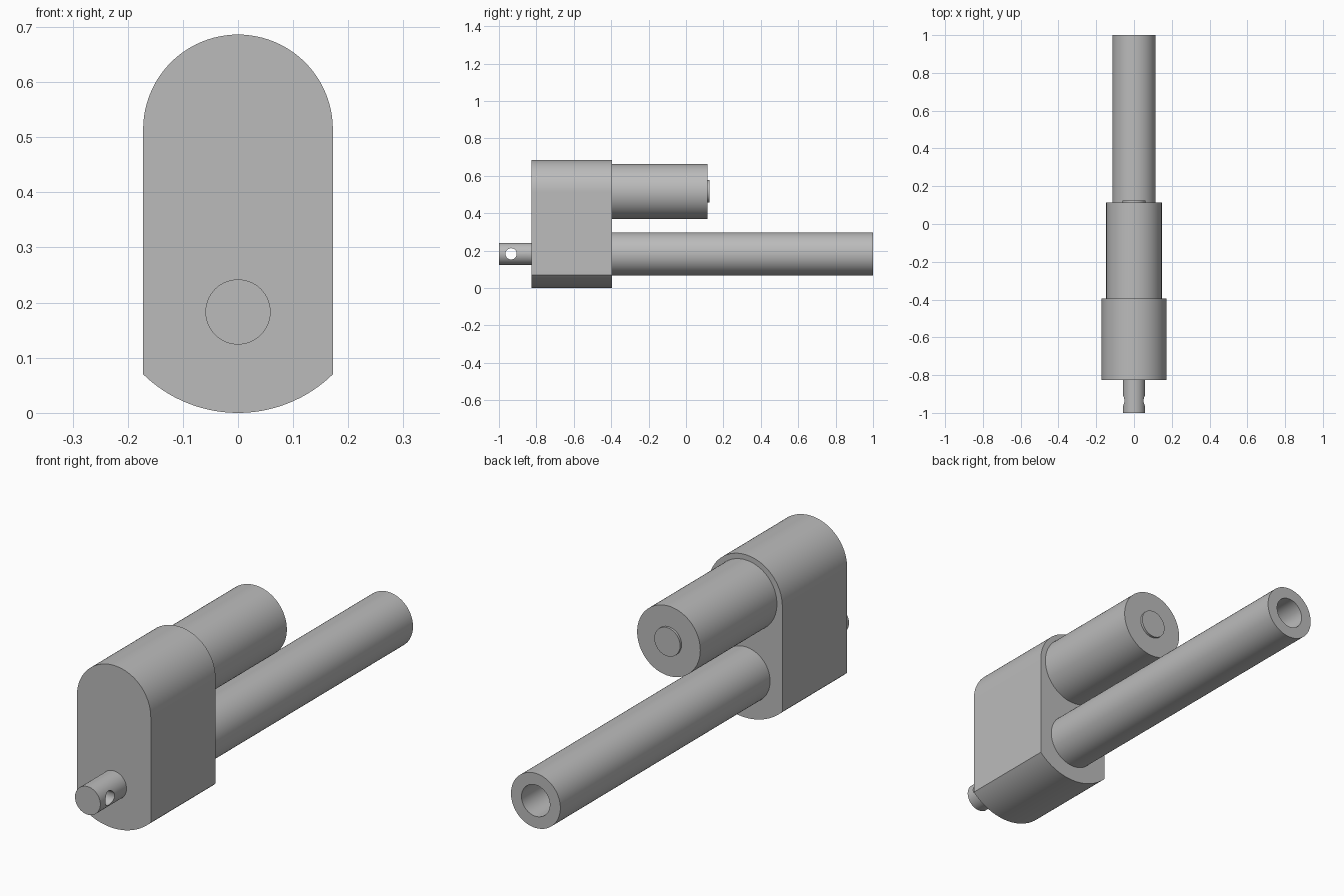
import bpy, bmesh, math
from mathutils import Matrix

cube = bpy.data.objects.get("Cube")
if cube:
    bpy.data.objects.remove(cube, do_unlink=True)

grey = bpy.data.materials.new("plain grey")
grey.use_nodes = True
colour = (0.5, 0.5, 0.5, 1)
grey.diffuse_color = colour
grey.node_tree.nodes["Principled BSDF"].inputs["Base Color"].default_value = colour

SCREW_Z = 0.183
MOTOR_Z = 0.517
BODY_FRONT, BODY_BACK = -0.826, -0.395


def make_object(name, bm):
    bmesh.ops.recalc_face_normals(bm, faces=bm.faces)
    mesh = bpy.data.meshes.new(name)
    bm.to_mesh(mesh)
    bm.free()
    mesh.materials.append(grey)
    obj = bpy.data.objects.new(name, mesh)
    bpy.context.collection.objects.link(obj)
    return obj


def shade(obj):
    bpy.ops.object.select_all(action="DESELECT")
    obj.select_set(True)
    bpy.context.view_layer.objects.active = obj
    bpy.ops.object.shade_smooth_by_angle(angle=math.radians(30))


def extrude_profile(name, points, y0, y1):
    """Closed x-z outline extruded along y."""
    bm = bmesh.new()
    face = bm.faces.new([bm.verts.new((x, y0, z)) for x, z in points])
    result = bmesh.ops.extrude_face_region(bm, geom=[face], use_keep_orig=True)
    verts = [v for v in result["geom"] if isinstance(v, bmesh.types.BMVert)]
    bmesh.ops.translate(bm, vec=(0, y1 - y0, 0), verts=verts)
    return make_object(name, bm)


def lathe(name, profile, z, sides=96):
    """Turn (radius, y) rings about the y axis; both end rings are capped."""
    bm = bmesh.new()
    angles = [2 * math.pi * i / sides for i in range(sides)]
    rings = [[bm.verts.new((r * math.cos(a), y, z + r * math.sin(a))) for a in angles]
             for r, y in profile]
    for a, b in zip(rings, rings[1:]):
        for i in range(sides):
            j = (i + 1) % sides
            bm.faces.new((a[i], a[j], b[j], b[i]))
    bm.faces.new(rings[0])
    bm.faces.new(rings[-1])
    return make_object(name, bm)


def arc(radius, centre_z, start, end, steps):
    return [(radius * math.cos(a), centre_z + radius * math.sin(a))
            for a in (start + (end - start) * i / steps for i in range(steps + 1))]


# Gearbox housing: round top, straight sides, shallow curved base
half_width, top_z, corner_z = 0.172, 0.686, 0.07
base_radius = (half_width ** 2 + corner_z ** 2) / (2 * corner_z)
spread = math.asin(half_width / base_radius)
outline = arc(half_width, top_z - half_width, 0, math.pi, 48)
outline += arc(base_radius, base_radius, -math.pi / 2 - spread, -math.pi / 2 + spread, 32)
shade(extrude_profile("gearbox_housing", outline, BODY_FRONT, BODY_BACK))

# Motor with its raised end boss
shade(lathe("motor", [(0.147, BODY_BACK), (0.147, 0.115), (0.06, 0.115), (0.06, 0.125)], MOTOR_Z))

# Long outer tube with an open bore
shade(lathe("outer_tube", [(0.115, BODY_BACK), (0.115, 1), (0.066, 1), (0.066, BODY_BACK + 0.01)],
            SCREW_Z))

# Front mounting rod with a cross hole
rod = lathe("mounting_rod", [(0.059, BODY_FRONT), (0.059, -1)], SCREW_Z)
bm = bmesh.new()
bmesh.ops.create_cone(bm, cap_ends=True, segments=48, radius1=0.03, radius2=0.03, depth=0.3,
                      matrix=Matrix.Translation((0, -0.935, SCREW_Z))
                      @ Matrix.Rotation(math.pi / 2, 4, "Y"))
cutter = make_object("cross_hole_cutter", bm)
cutter.hide_render = True
hole = rod.modifiers.new("cross hole", "BOOLEAN")
hole.operation = "DIFFERENCE"
hole.solver = "EXACT"
hole.object = cutter
bpy.context.view_layer.objects.active = rod
bpy.ops.object.modifier_apply(modifier=hole.name)
bpy.data.objects.remove(cutter, do_unlink=True)
shade(rod)
